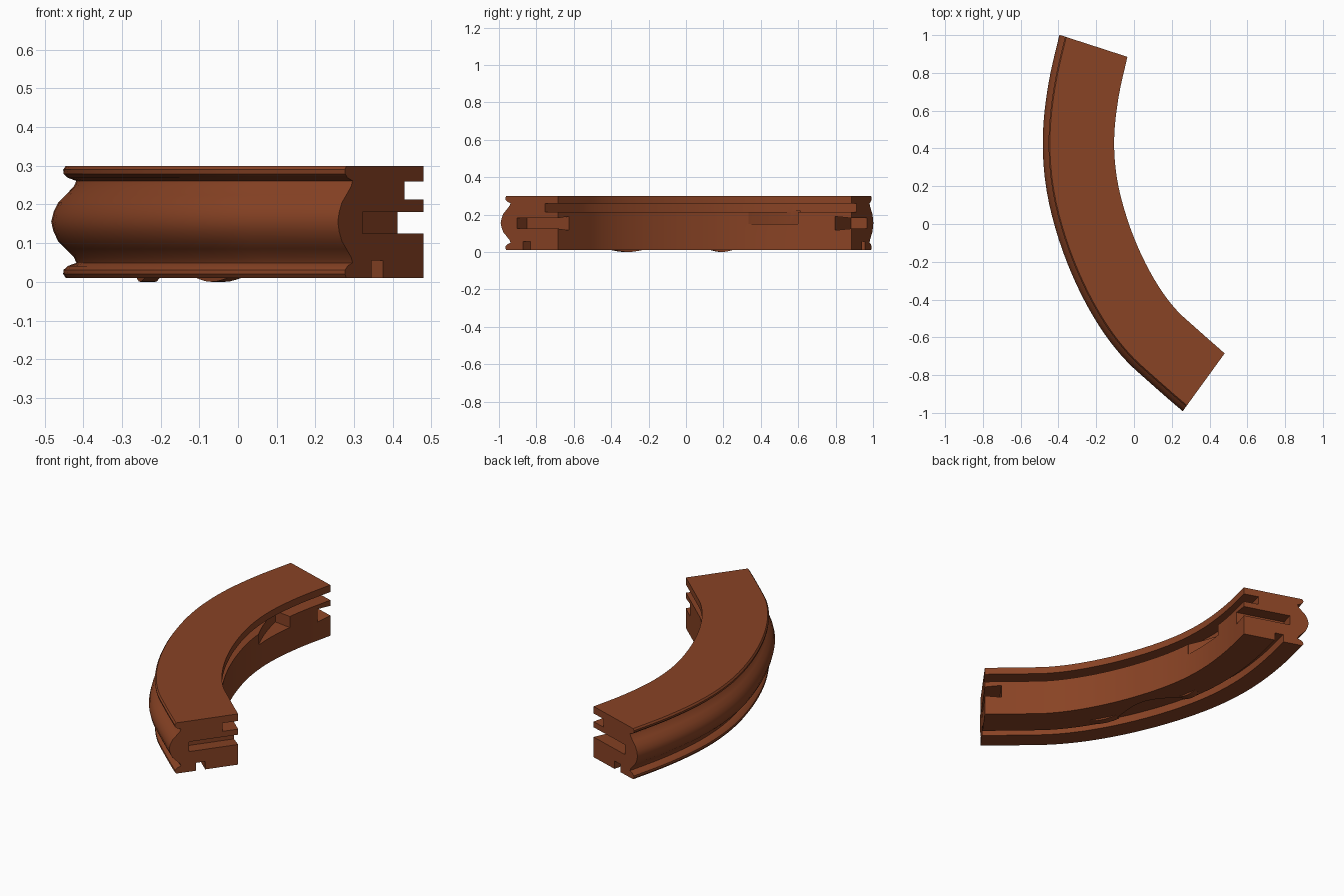
import bpy, bmesh, math
from mathutils import Vector

if "Cube" in bpy.data.objects:
    bpy.data.objects.remove(bpy.data.objects["Cube"])

brown = bpy.data.materials.new("red_brown_wood")
brown.diffuse_color = (0.25, 0.056, 0.018, 1)
brown.use_nodes = True
brown.node_tree.nodes["Principled BSDF"].inputs["Base Color"].default_value = brown.diffuse_color

# Inner edge of the curved bar, seen from above, running from back to front
KEYS = [Vector(p) for p in [(-.035, .885), (-.082, .67), (-.105, .45), (-.09, .24),
        (-.037, .03), (.04, -.165), (.13, -.33), (.22, -.45), (.31, -.535), (.48, -.685)]]
START_DIR, END_DIR = Vector((-.308, -.951)), Vector((.809, -.587))


def outward(t):
    t = t.normalized()
    return Vector((t.y, -t.x))


def path_frames(steps=4):
    """Smooth frames (point, outward direction) along the inner edge."""
    pts = [2 * KEYS[0] - KEYS[1]] + KEYS + [2 * KEYS[-1] - KEYS[-2]]
    out = []
    for i in range(1, len(pts) - 2):
        a, b, c, d = pts[i - 1:i + 3]
        last = i == len(pts) - 3
        for k in range(steps + (1 if last else 0)):
            t = k / steps
            p = .5 * (2*b + (c-a)*t + (2*a-5*b+4*c-d)*t*t + (3*b-a-3*c+d)*t**3)
            v = (c-a) + 2*(2*a-5*b+4*c-d)*t + 3*(3*b-a-3*c+d)*t*t
            out.append((p, outward(v)))
    out[0] = (out[0][0], outward(START_DIR))
    out[-1] = (out[-1][0], outward(END_DIR))
    return out


FRAMES = path_frames()


def frame_at(y):
    for (p, n), (q, m) in zip(FRAMES, FRAMES[1:]):
        if p.y >= y >= q.y:
            f = (p.y - y) / (p.y - q.y)
            return p.lerp(q, f), n.lerp(m, f).normalized()


def sweep(name, frames, profile):
    """Loft the (offset, height) profile(t) through the frames, with caps."""
    bm = bmesh.new()
    rings = []
    for i, (p, n) in enumerate(frames):
        rings.append([bm.verts.new((p.x + n.x*u, p.y + n.y*u, z))
                      for u, z in profile(i / (len(frames) - 1))])
    for r, s in zip(rings, rings[1:]):
        for k in range(len(r)):
            j = (k + 1) % len(r)
            bm.faces.new((r[k], r[j], s[j], s[k]))
    bm.faces.new(rings[0])
    bm.faces.new(rings[-1][::-1])
    bmesh.ops.recalc_face_normals(bm, faces=bm.faces)
    me = bpy.data.meshes.new(name)
    bm.to_mesh(me)
    bm.free()
    me.materials.append(brown)
    ob = bpy.data.objects.new(name, me)
    bpy.context.collection.objects.link(ob)
    return ob


def box(u0, u1, z0, z1):
    return [(u0, z0), (u1, z0), (u1, z1), (u0, z1)]


def y_frames(y0, y1, count):
    return [frame_at(y0 + (y1 - y0) * i / (count - 1)) for i in range(count)]


# Main bar: moulded outer side, inner slot and bottom groove
half = [(.340, .145), (.347, .135), (.346, .124), (.335, .114), (.313, .106),
        (.319, .092), (.340, .070), (.360, .050), (.372, .025)]
outer = [(u, .155 + h) for u, h in half] + [(.378, .155)] + \
        [(u, .155 - h) for u, h in reversed(half)]
section = outer + [(.23, .01), (.23, .055), (.18, .055), (.18, .01),
                   (0, .01), (0, .213), (.085, .213), (.085, .26), (0, .26), (0, .3)]
bar = sweep("curved_moulding", FRAMES, lambda t: section)

# Connector slots in both ends, flaring as they go in
cutters = []
for (p, n), d in ((FRAMES[0], START_DIR), (FRAMES[-1], -END_DIR)):
    cutters.append(sweep("end_slot_cutter", [(p - d*.03, n), (p + d*.09, n)],
                   lambda t: box(-.05, .27, .128 - .012*t, .178 + .012*t)))

# Wedge notch in the inner face
cutters.append(sweep("notch_cutter", y_frames(.6, .335, 6),
               lambda t: box(-.03, .1 * (1 - t) + .002, .15, .22)))

# Half-moon pocket beside the bottom groove
cutters.append(sweep("pocket_cutter", y_frames(.22, -.22, 13),
               lambda t: box(.19 - .12 * math.sin(math.pi * t), .205, -.03, .054)))

for c in cutters:
    m = bar.modifiers.new("cut", 'BOOLEAN')
    m.operation, m.solver, m.object = 'DIFFERENCE', 'EXACT', c
    bpy.context.view_layer.objects.active = bar
    bpy.ops.object.modifier_apply(modifier=m.name)
    bpy.data.objects.remove(c, do_unlink=True)

# Low feet at the ends of the pocket
for y0, y1 in ((.265, .17), (-.18, -.31)):
    sweep("small_foot", y_frames(y0, y1, 7),
          lambda t: box(.13, .17, .0095 - .0095 * math.sin(math.pi * t), .012))

bpy.ops.object.select_all(action='DESELECT')
bar.select_set(True)
bpy.context.view_layer.objects.active = bar
bpy.ops.object.shade_smooth_by_angle(angle=math.radians(32))
